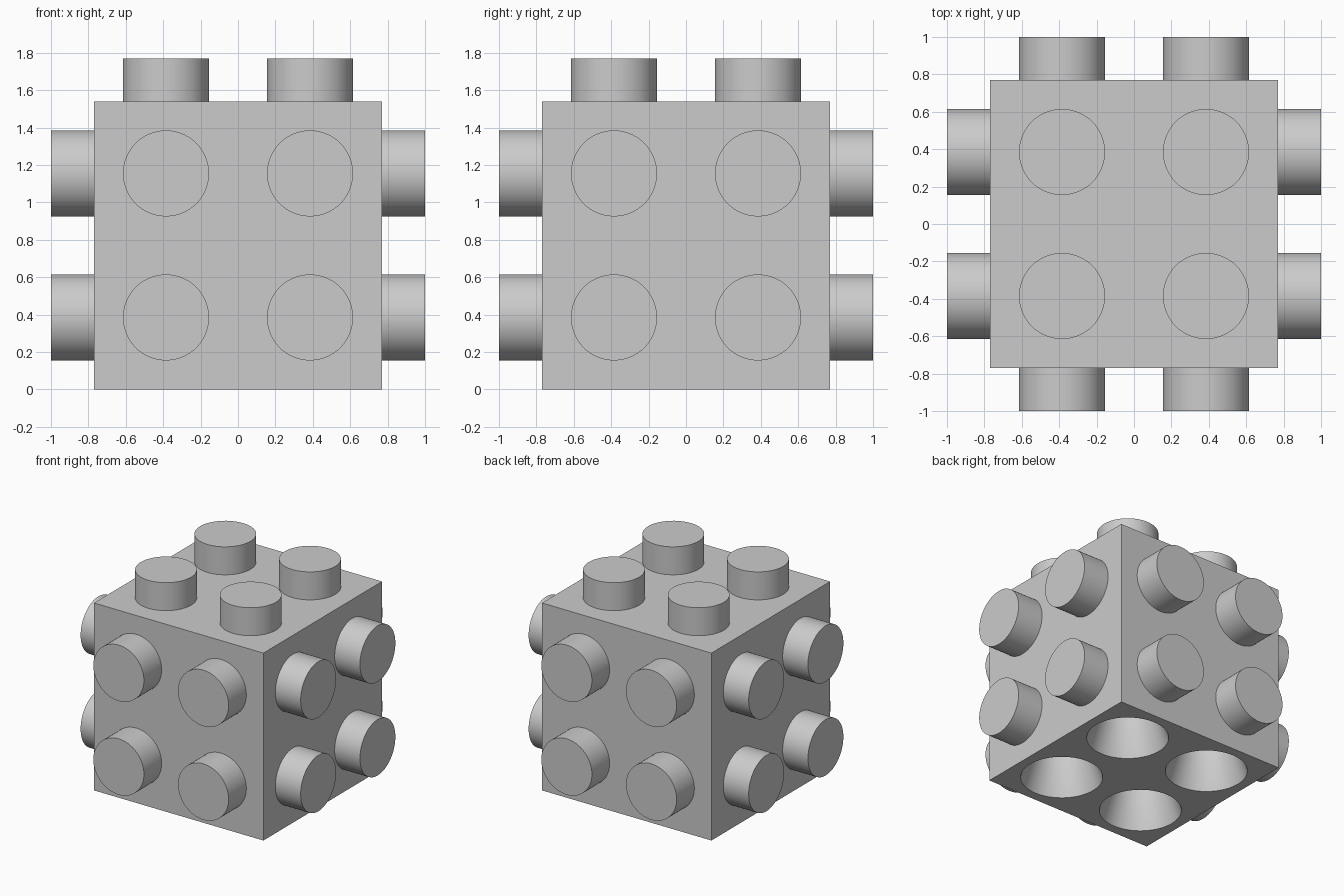
import bpy
import bmesh
import math
from mathutils import Matrix, Vector

default = bpy.data.objects.get("Cube")
if default:
    bpy.data.objects.remove(default, do_unlink=True)

SIDE = 1.54        # cube edge
HALF = SIDE / 2
PITCH = HALF / 2   # stud offset from a face centre
STUD_R = 0.23
STUD_H = 0.23
SEGMENTS = 64
GRID = [(a * PITCH, b * PITCH) for a in (-1, 1) for b in (-1, 1)]

grey = bpy.data.materials.new("plain grey")
grey.use_nodes = True
grey.diffuse_color = (0.6, 0.6, 0.6, 1)
grey.node_tree.nodes["Principled BSDF"].inputs["Base Color"].default_value = (0.6, 0.6, 0.6, 1)


def add_object(name, bm):
    bmesh.ops.recalc_face_normals(bm, faces=bm.faces)
    mesh = bpy.data.meshes.new(name)
    bm.to_mesh(mesh)
    bm.free()
    mesh.materials.append(grey)
    obj = bpy.data.objects.new(name, mesh)
    bpy.context.collection.objects.link(obj)
    return obj


def shade(obj):
    bpy.ops.object.select_all(action="DESELECT")
    obj.select_set(True)
    bpy.context.view_layer.objects.active = obj
    bpy.ops.object.shade_smooth_by_angle(angle=math.radians(30))


def revolve(bm, profile, x, y):
    """Closed solid of revolution about a vertical axis at x, y."""
    rings = []
    for r, z in profile:
        angles = [2 * math.pi * i / SEGMENTS for i in range(SEGMENTS)]
        rings.append([bm.verts.new((x + r * math.cos(t), y + r * math.sin(t), z)) for t in angles])
    for low, high in zip(rings, rings[1:]):
        for i in range(SEGMENTS):
            j = (i + 1) % SEGMENTS
            bm.faces.new((low[i], low[j], high[j], high[i]))
    bm.faces.new(rings[0])
    bm.faces.new(rings[-1])


# Cube body
bm = bmesh.new()
bmesh.ops.create_cube(bm, size=SIDE, matrix=Matrix.Translation((0, 0, HALF)))
body = add_object("body", bm)

# Tapered sockets in the underside, narrowing to a straight bore
bm = bmesh.new()
for x, y in GRID:
    revolve(bm, [(0.308, -0.05), (0.308, 0), (STUD_R, STUD_H), (STUD_R, 2 * STUD_H)], x, y)
cutter = add_object("socket_cutter", bm)
cutter.hide_render = True

cut = body.modifiers.new("sockets", "BOOLEAN")
cut.operation = "DIFFERENCE"
cut.solver = "EXACT"
cut.object = cutter
bpy.ops.object.select_all(action="DESELECT")
body.select_set(True)
bpy.context.view_layer.objects.active = body
bpy.ops.object.modifier_apply(modifier=cut.name)
bpy.data.objects.remove(cutter, do_unlink=True)
shade(body)

# Four studs on the top and on each of the sides
directions = {"top": (0, 0, 1), "front": (0, -1, 0), "back": (0, 1, 0),
              "left": (1, 0, 0), "right": (-1, 0, 0)}
for name, axis in directions.items():
    turn = Vector(axis).to_track_quat("Z", "Y").to_matrix().to_4x4()
    bm = bmesh.new()
    for x, y in GRID:
        revolve(bm, [(STUD_R, HALF - 0.01), (STUD_R, HALF + STUD_H)], x, y)
    bmesh.ops.transform(bm, matrix=Matrix.Translation((0, 0, HALF)) @ turn, verts=bm.verts)
    shade(add_object(name + "_studs", bm))
